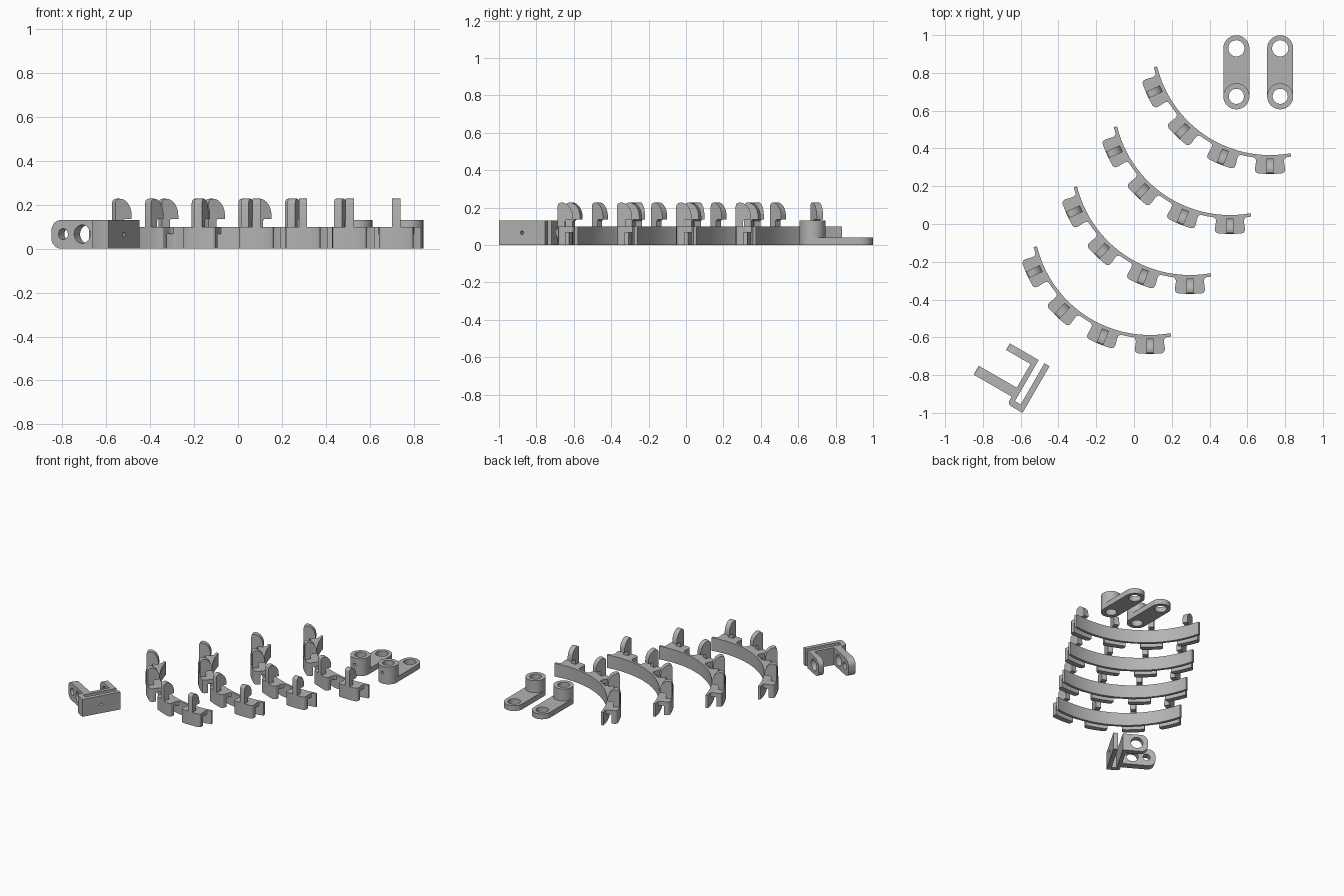
import bpy, bmesh
from math import radians, sin, cos, pi
from mathutils import Matrix, Vector

cube = bpy.data.objects.get("Cube")
if cube:
    bpy.data.objects.remove(cube)

grey = bpy.data.materials.new("plain_grey")
grey.use_nodes = True
colour = (0.45, 0.45, 0.45, 1)
grey.diffuse_color = colour
grey.node_tree.nodes["Principled BSDF"].inputs["Base Color"].default_value = colour

made = []
UPRIGHT = Matrix.Rotation(radians(90), 4, 'X')      # profile y becomes z
ALONG_X = Matrix(((0, 0, 1, 0), (1, 0, 0, 0), (0, 1, 0, 0), (0, 0, 0, 1)))


def place(name, mesh, matrix):
    ob = bpy.data.objects.new(name, mesh)
    bpy.context.collection.objects.link(ob)
    ob.matrix_world = matrix
    made.append(ob)
    return ob


def prism(name, pts, z0, z1, matrix=Matrix()):
    """Extrude a closed 2D outline from z0 to z1."""
    bm = bmesh.new()
    face = bm.faces.new([bm.verts.new((x, y, z0)) for x, y in pts])
    res = bmesh.ops.extrude_face_region(bm, geom=[face])
    verts = [g for g in res["geom"] if isinstance(g, bmesh.types.BMVert)]
    bmesh.ops.translate(bm, vec=(0, 0, z1 - z0), verts=verts)
    bmesh.ops.recalc_face_normals(bm, faces=bm.faces)
    mesh = bpy.data.meshes.new(name)
    bm.to_mesh(mesh)
    bm.free()
    mesh.materials.append(grey)
    return place(name, mesh, matrix)


def cut(ob, *cutters):
    """Subtract the cutters, then remove them."""
    for c in cutters:
        c.hide_render = True
        mod = ob.modifiers.new("cut", 'BOOLEAN')
        mod.operation, mod.solver, mod.object = 'DIFFERENCE', 'EXACT', c
    bpy.context.view_layer.update()
    dg = bpy.context.evaluated_depsgraph_get()
    mesh = bpy.data.meshes.new_from_object(ob.evaluated_get(dg))
    ob.modifiers.clear()
    ob.data = mesh
    for c in cutters:
        made.remove(c)
        bpy.data.objects.remove(c)
    return ob


def arc(cx, cy, r, a0, a1, n):
    return [(cx + r * cos(radians(a0 + (a1 - a0) * i / n)),
             cy + r * sin(radians(a0 + (a1 - a0) * i / n))) for i in range(n + 1)]


def circle(cx, cy, r, n=40):
    return arc(cx, cy, r, 0, 360, n)[:-1]


def polar(deg, r):
    return r * cos(radians(deg)), r * sin(radians(deg))


# Curved strip with four filleted pads
INNER, OUTER, HEIGHT = 0.615, 0.633, 0.098
START, END = 193.7, 280.2
hooks_at = [204.6 + 21.8 * i for i in range(4)]
half_pad = [(7.9, OUTER), (7.2, 0.636), (6.7, 0.644), (6.5, 0.657), (6.6, 0.69),
            (6.4, 0.704), (5.8, 0.712), (5.0, 0.715)]
outline = arc(0, 0, INNER, END, START, 48) + [polar(START, OUTER)]
for a in hooks_at:
    outline += [polar(a - d, r) for d, r in half_pad]
    outline += [polar(a + d, 0.715) for d in (-2.5, 0, 2.5)]
    outline += [polar(a + d, r) for d, r in reversed(half_pad)]
    if a < 265:
        outline += [polar(a + d, OUTER) for d in (9.5, 10.9, 12.3)]
outline.append(polar(END, OUTER))

arc_centre = Vector((0.72, 0.98, 0))
step = Vector((-0.212, -0.3175, 0))
strip_place = Matrix.Translation(arc_centre)
strip = prism("strip_1", outline, 0, HEIGHT, strip_place)
# Groove running under the pads
groove = arc(0, 0, 0.636, 190, 284, 60) + arc(0, 0, 0.676, 284, 190, 60)
cut(strip, prism("groove_cutter", groove, -0.05, 0.067, strip_place))

# Hook: outer stem with a rounded barb pointing inward
profile = [(0.715, HEIGHT), (0.715, 0.205), (0.712, 0.217), (0.705, 0.224)]
profile += [(0.693 - 0.06 * sin(t * pi / 20), 0.15 + 0.077 * cos(t * pi / 20))
            for t in range(11)]
profile += [(0.633, 0.135), (0.668, 0.135), (0.675, 0.128), (0.675, HEIGHT)]
hook_mesh = None
for i in range(4):
    base = Matrix.Translation(arc_centre + step * i)
    if i:
        place(f"strip_{i + 1}", strip.data, base)
    for j, a in enumerate(hooks_at):
        m = base @ Matrix.Rotation(radians(a), 4, 'Z') @ UPRIGHT
        name = f"hook_{i + 1}_{j + 1}"
        if hook_mesh:
            place(name, hook_mesh, m)
        else:
            hook_mesh = prism(name, profile, -0.019, 0.019, m).data

# Flat links with a raised boss at one end
R, SPAN = 0.069, 0.254
for side, x in (("right", 0.542), ("left", 0.774)):
    m = Matrix.Translation((x, 0.676, 0))
    capsule = arc(0, SPAN, R, 0, 180, 24) + arc(0, 0, R, 180, 360, 24)
    cut(prism(f"{side}_link_plate", capsule, 0, 0.04, m),
        prism("hole", circle(0, 0, 0.04), -0.1, 0.1, m),
        prism("hole", circle(0, SPAN, 0.043), -0.1, 0.1, m))
    cut(prism(f"{side}_link_boss", circle(0, 0, R, 48), 0.04, 0.13, m),
        prism("hole", circle(0, 0, 0.04), -0.1, 0.2, m),
        prism("screw_hole", circle(0, 0.08, 0.01, 16), 0.025, 0.1, m @ UPRIGHT))

# Clip bracket: U-shaped body with a slot
TOP, LEN, BACK = 0.13, 0.285, 0.093
clip = Matrix.Translation((-0.59, -1.0, 0)) @ Matrix.Rotation(radians(60), 4, 'Z')
body = [(0, 0), (LEN, 0), (LEN, 0.031), (0.034, 0.031), (0.034, 0.066),
        (LEN, 0.066), (LEN, BACK), (0.02, BACK), (0.006, 0.087), (0, 0.073)]
cut(prism("clip_body", body, 0, TOP, clip),
    prism("screw_hole", circle(0.142, 0.065, 0.01, 16), -0.05, 0.01, clip @ UPRIGHT))


# Bracket arms with rounded ends and cross holes
def arm(name, x0, x1, reach, holes):
    r = 0.05
    pts = [(BACK, TOP), (BACK, 0)]
    pts += arc(reach - r, r, r, -90, 0, 12) + arc(reach - r, TOP - r, r, 0, 90, 12)
    m = clip @ ALONG_X
    cut(prism(name, pts, x0, x1, m),
        *[prism("hole", circle(y, 0.066, hr), x0 - 0.1, x1 + 0.1, m) for y, hr in holes])


arm("long_arm", 0.046, 0.1, 0.326, [(0.164, 0.042), (0.264, 0.025)])
arm("short_arm", 0.245, LEN, 0.242, [(0.164, 0.042)])

# Smooth the round surfaces, keep edges sharp
bpy.ops.object.select_all(action='DESELECT')
for ob in made:
    ob.select_set(True)
bpy.context.view_layer.objects.active = made[0]
bpy.ops.object.shade_smooth_by_angle(angle=radians(30))
